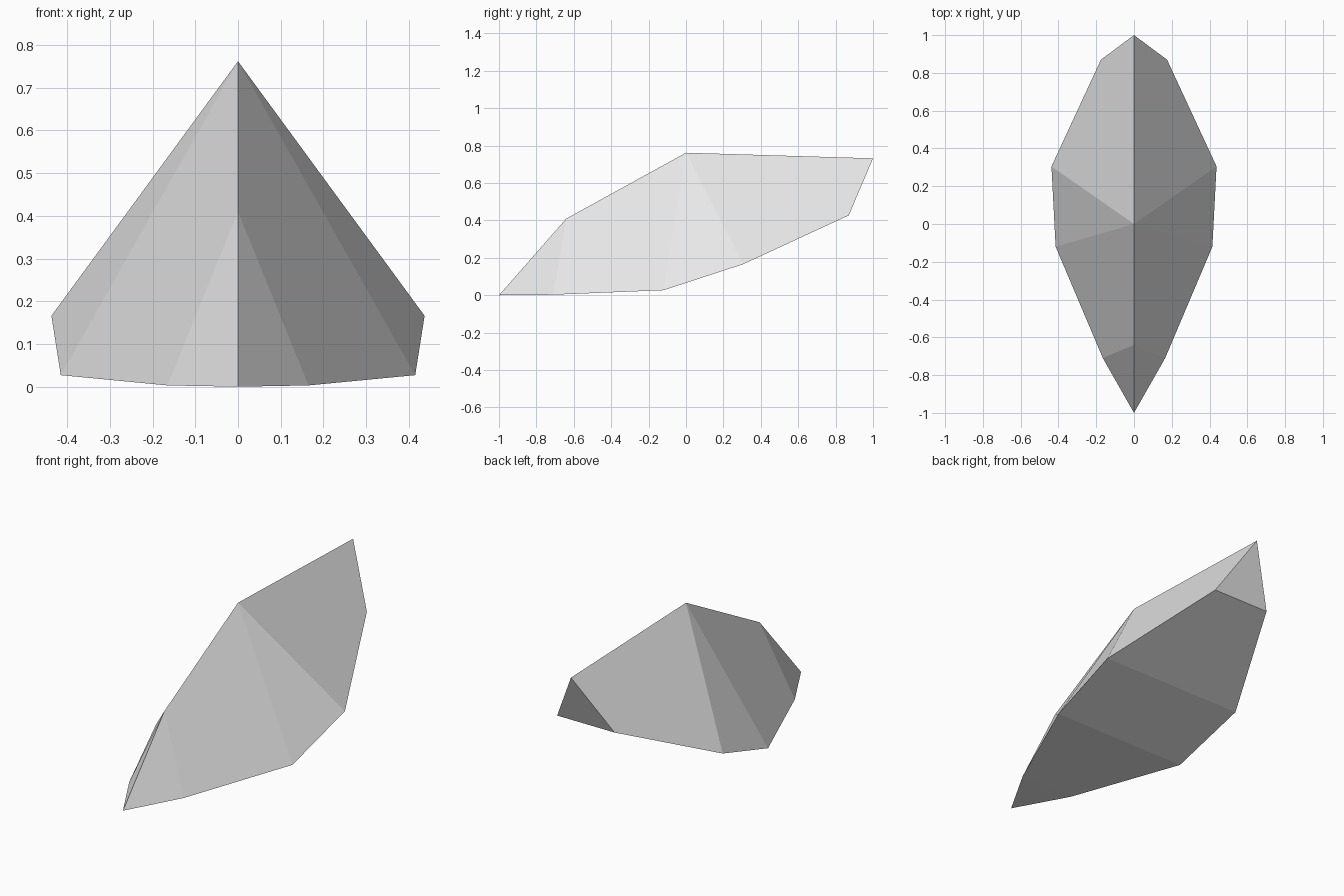
import bpy
import bmesh

cube = bpy.data.objects.get("Cube")
if cube:
    bpy.data.objects.remove(cube, do_unlink=True)

# Single stone colour
grey = bpy.data.materials.new("light grey")
grey.use_nodes = True
colour = (0.8, 0.8, 0.8, 1.0)
grey.diffuse_color = colour
grey.node_tree.nodes["Principled BSDF"].inputs["Base Color"].default_value = colour

bm = bmesh.new()

# Ridge along the centre, from front tip to back tip
front, brow, peak, back = [bm.verts.new((0, y, z)) for y, z in
                           [(-1, 0), (-0.64, 0.41), (0, 0.762), (1, 0.732)]]

# Lower rim, mirrored left and right, front to back
rim = [(0.165, -0.71, 0.003), (0.415, -0.12, 0.027),
       (0.437, 0.305, 0.166), (0.175, 0.87, 0.427)]
left, right = [[bm.verts.new((s * x, y, z)) for x, y, z in rim] for s in (1, -1)]

# Sloping facets on each side
for side in (left, right):
    a, b, c, d = side
    for face in [(front, a, brow), (brow, a, b, peak), (peak, b, c), (peak, c, d, back)]:
        bm.faces.new(face)

# Underside strips and the two end triangles
bm.faces.new((front, left[0], right[0]))
for i in range(3):
    bm.faces.new((left[i], left[i + 1], right[i + 1], right[i]))
bm.faces.new((left[3], back, right[3]))
bmesh.ops.recalc_face_normals(bm, faces=bm.faces)

mesh = bpy.data.meshes.new("faceted_rock")
bm.to_mesh(mesh)
bm.free()
mesh.materials.append(grey)
rock = bpy.data.objects.new("faceted_rock", mesh)
bpy.context.collection.objects.link(rock)
